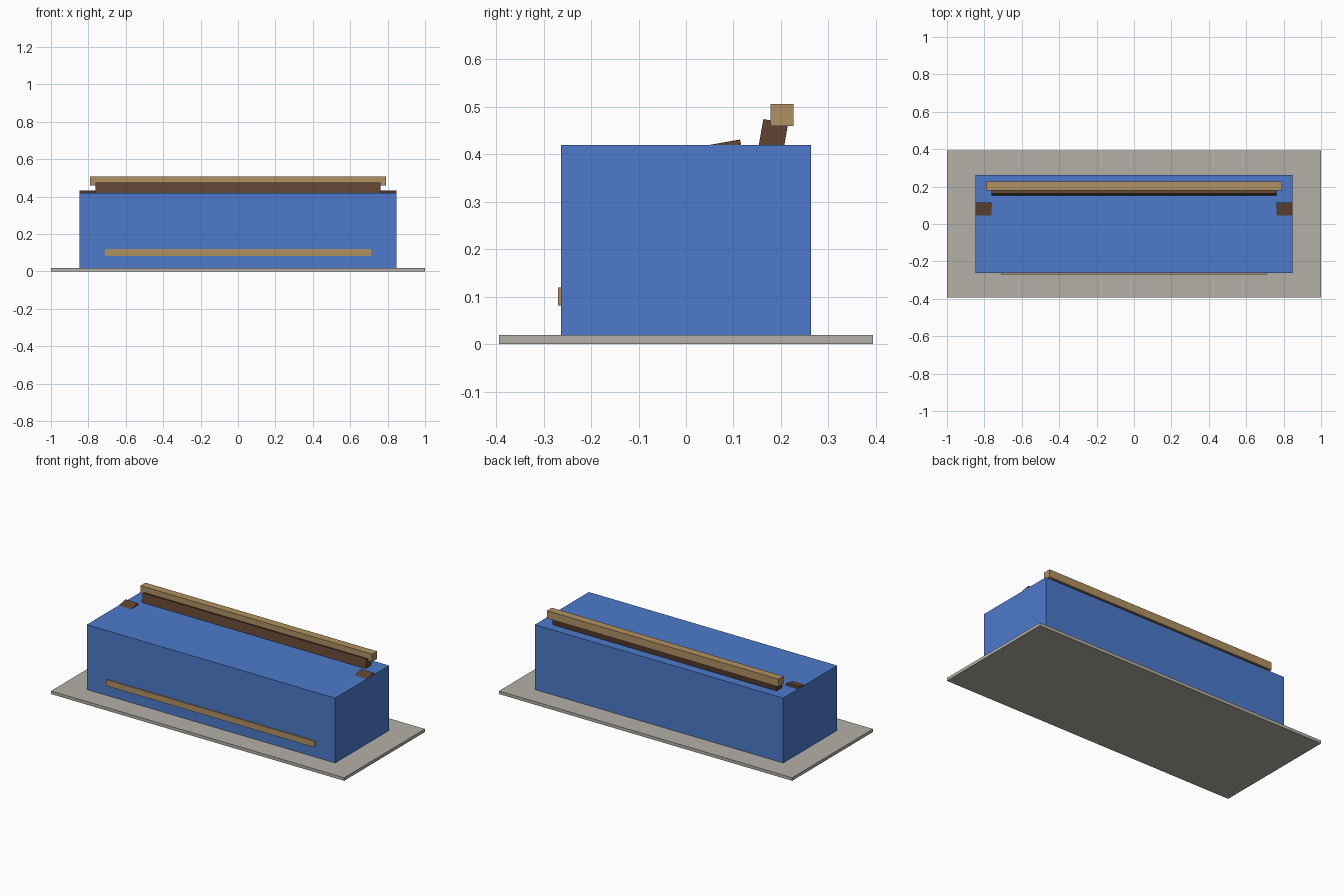
import bpy, math
from mathutils import Matrix, Vector

if "Cube" in bpy.data.objects:
    bpy.data.objects.remove(bpy.data.objects["Cube"])


def material(name, rgb):
    m = bpy.data.materials.new(name)
    m.diffuse_color = (*rgb, 1)
    m.use_nodes = True
    m.node_tree.nodes["Principled BSDF"].inputs["Base Color"].default_value = m.diffuse_color
    return m


STONE = material("stone_grey", (0.451, 0.434, 0.392))
BLUE = material("blue", (0.074, 0.195, 0.597))
TAN = material("light_wood", (0.434, 0.283, 0.122))
BROWN = material("dark_wood", (0.114, 0.058, 0.032))


def box(name, size, mat, anchor, at, tilt=0.0):
    """Box whose anchor (-1..1 per axis) sits at a point, tilted about x."""
    bpy.ops.mesh.primitive_cube_add(size=1)
    ob = bpy.context.object
    ob.name = name
    offset = Vector([-a * s / 2 for a, s in zip(anchor, size)])
    ob.data.transform(Matrix.Translation(at)
                      @ Matrix.Rotation(math.radians(tilt), 4, 'X')
                      @ Matrix.Translation(offset)
                      @ Matrix.Diagonal((*size, 1)))
    ob.data.materials.append(mat)
    return ob


# Ground slab and main block
box("base_slab", (2.0, 0.787, 0.019), STONE, (0, 0, -1), (0, 0, 0))
box("main_block", (1.694, 0.526, 0.4), BLUE, (0, 0, -1), (0, 0, 0.019))

# Front trim strip, mostly sunk into the block
box("front_strip", (1.42, 0.04, 0.038), TAN, (0, -1, 0), (0, -0.27, 0.1))

# Reclined back board with a square rail along its top
box("back_board", (1.526, 0.053, 0.2), BROWN, (0, -1, 1), (0, 0.163, 0.474), -10)
box("top_rail", (1.58, 0.048, 0.047), TAN, (0, 0, 0), (0, 0.202, 0.4825))

# Tilted arm rests rising out of the block at both ends
for side, label in ((-1, "left"), (1, "right")):
    box(label + "_arm_rest", (0.085, 0.2, 0.04), BROWN,
        (side, 1, 1), (side * 0.8465, 0.114, 0.431), 10)
